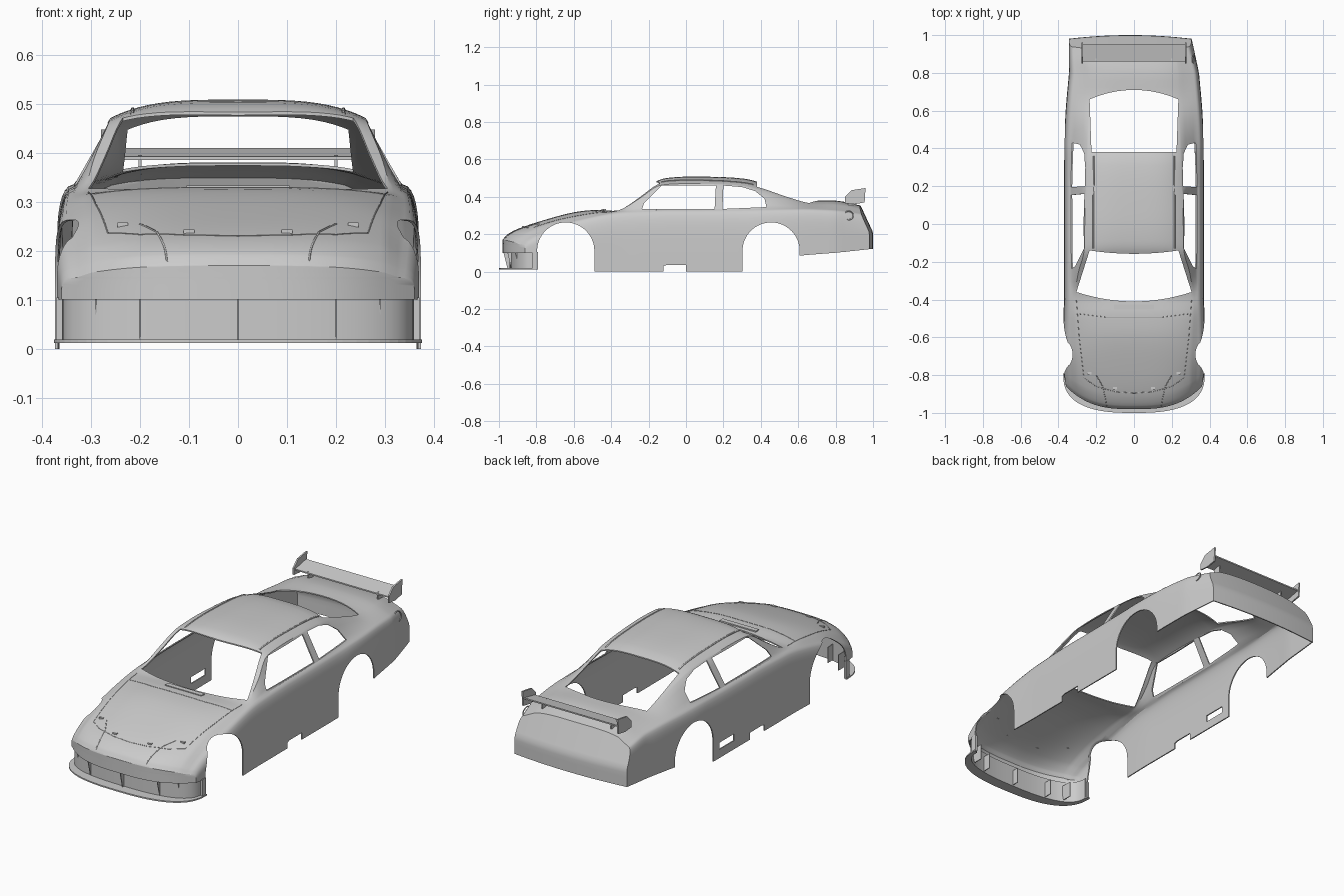
import bpy, bmesh, math
from mathutils import Vector
from mathutils.bvhtree import BVHTree

if "Cube" in bpy.data.objects:
    bpy.data.objects.remove(bpy.data.objects["Cube"])

paint = bpy.data.materials.new("light grey")
paint.use_nodes = True
grey = (0.6, 0.6, 0.6, 1)
paint.diffuse_color = grey
paint.node_tree.nodes["Principled BSDF"].inputs["Base Color"].default_value = grey


def add_object(name, data):
    ob = bpy.data.objects.new(name, data)
    bpy.context.collection.objects.link(ob)
    data.materials.append(paint)
    return ob


def finish(name, bm):
    bmesh.ops.remove_doubles(bm, verts=bm.verts, dist=1e-5)
    bmesh.ops.recalc_face_normals(bm, faces=bm.faces)
    mesh = bpy.data.meshes.new(name)
    bm.to_mesh(mesh)
    bm.free()
    return add_object(name, mesh)


def smooth(ob, degrees=32):
    bpy.ops.object.select_all(action='DESELECT')
    ob.select_set(True)
    bpy.context.view_layer.objects.active = ob
    bpy.ops.object.shade_smooth_by_angle(angle=math.radians(degrees))


def prism(name, outline, axis, lo, hi):
    """Extrude a 2D outline along x (points are y, z) or z (points are x, y)."""
    bm = bmesh.new()
    place = (lambda p, d: (d, *p)) if axis == 'x' else (lambda p, d: (*p, d))
    face = bm.faces.new([bm.verts.new(place(p, lo)) for p in outline])
    moved = bmesh.ops.extrude_face_region(bm, geom=[face])["geom"]
    step = Vector(place((0, 0), hi - lo))
    bmesh.ops.translate(bm, vec=step, verts=[v for v in moved if isinstance(v, bmesh.types.BMVert)])
    return finish(name, bm)


# Stations: y, bottom, half width, shoulder x, shoulder z, top edge x, top edge z, centre z
stations = [
    (-.98, .10, .36, .33, .145, .30, .155, .17),
    (-.96, .10, .364, .333, .165, .30, .177, .195),
    (-.90, .10, .37, .335, .195, .30, .212, .228),
    (-.76, .10, .377, .34, .235, .30, .255, .275),
    (-.60, 0, .377, .34, .272, .305, .29, .317),
    (-.48, 0, .373, .34, .298, .31, .312, .33),
    (-.36, 0, .37, .337, .318, .31, .327, .332),
    (-.25, 0, .37, .336, .325, .293, .39, .413),
    (-.16, 0, .37, .336, .328, .267, .453, .482),
    (-.09, 0, .37, .336, .33, .262, .467, .502),
    (.07, 0, .37, .336, .33, .26, .47, .508),
    (.31, 0, .37, .336, .333, .255, .455, .497),
    (.42, .08, .37, .336, .335, .25, .43, .467),
    (.55, .08, .365, .335, .335, .245, .392, .415),
    (.66, .09, .357, .328, .335, .24, .365, .382),
    (.79, .10, .345, .315, .33, .24, .36, .38),
    (.90, .11, .335, .308, .322, .24, .353, .37),
    (1.0, .12, .325, .30, .31, .24, .338, .353)]


def tangent(k, c):
    a, b = stations[max(k - 1, 0)], stations[min(k + 1, len(stations) - 1)]
    return (b[c] - a[c]) / (b[0] - a[0])


def station_at(k, t):
    """Cubic blend between two stations, with a straight bottom edge."""
    a, b = stations[k], stations[k + 1]
    h = b[0] - a[0]
    out = [a[0] + h * t, a[1] + (b[1] - a[1]) * t]
    for c in range(2, 8):
        s = t * t * (3 - 2 * t)
        out.append(a[c] + (b[c] - a[c]) * s + h * t * (1 - t)
                   * ((1 - t) * tangent(k, c) - t * tangent(k + 1, c)))
    return out


def section(st):
    y, zb, w, xs, zs, xe, ze, zc = st
    half = []
    for i in range(13):
        s = 1 - (1 - i / 12) ** 1.7
        half.append((xs + (w - xs) * math.sqrt(max(0, 1 - s ** 6)), zb + (zs - zb) * s))
    half += [(xs + (xe - xs) * i / 4, zs + (ze - zs) * i / 4) for i in range(1, 5)]
    for i in range(1, 13):
        u = 1 - (i / 12) ** 1.4
        half.append((xe * u, ze + (zc - ze) * (1 - u ** 3.5)))
    full = half + [(-x, z) for x, z in half[-2::-1]]
    return [(x, y, z) for x, z in full]


def shape_ends(p):
    """Round the nose in plan, rake the tail and swing it slightly sideways."""
    x, y, z = p
    n = min(1, max(0, (-.6 - y) / .38))
    tail = min(1, max(0, (y - .8) / .2))
    rake = .065 * max(0, (z - .21) / .14) + .02 * (x / .33) ** 2
    return (x - .02 * tail, y + .13 * n * n * (3 - 2 * n) * (abs(x) / .37) ** 3 - tail * rake, z)


# Body shell lofted from nose to tail
rows = [section(station_at(k, i / 4)) for k in range(len(stations) - 1) for i in range(4)]
rows.append(section(stations[-1]))
bm = bmesh.new()


def skin(lines):
    grid = [[bm.verts.new(shape_ends(p)) for p in line] for line in lines]
    for a, b in zip(grid, grid[1:]):
        for i in range(len(a) - 1):
            bm.faces.new((a[i], a[i + 1], b[i + 1], b[i]))


skin(rows)
for row in (rows[0], rows[-1]):
    half = len(row) // 2
    skin([[Vector(row[i]).lerp(row[-1 - i], j / 20) for j in range(21)] for i in range(half)])
body = finish("body_shell", bm)
if sum(f.normal.z * f.area for f in body.data.polygons) < 0:
    body.data.flip_normals()
surface = BVHTree.FromPolygons([v.co for v in body.data.vertices],
                               [tuple(f.vertices) for f in body.data.polygons])

# Openings: windscreen, rear window, side windows, wheel arches, sill notch and exhaust slot
wheel = [(.153 * math.cos(a * math.pi / 32), .11 + .153 * math.sin(a * math.pi / 32)) for a in range(33)]
wheel += [(-.153, -.1), (.153, -.1)]
cowl = [(.305 * i / 8, -.41 + .05 * (i / 8) ** 2) for i in range(-8, 9)]
deck = [(.235 * i / 8, .71 - .05 * (i / 8) ** 2) for i in range(8, -9, -1)]
roof_front = [(.235 * i / 4, -.158 + .018 * (i / 4) ** 2) for i in range(4, -5, -1)]
cutters = [
    prism("cut_windscreen", cowl + roof_front, 'z', .2, .7),
    prism("cut_rear_window", deck + [(-.225, .38), (.225, .38)], 'z', .2, .7),
    prism("cut_door_window", [(-.235, .335), (-.225, .365), (-.13, .46), (.16, .46), (.153, .335)], 'x', -.5, .5),
    prism("cut_quarter_window", [(.195, .335), (.2, .46), (.3, .452), (.37, .43), (.42, .39), (.43, .345)],
          'x', -.5, .5),
    prism("cut_front_arch", [(y - .643, z) for y, z in wheel], 'x', -.5, .5),
    prism("cut_rear_arch", [(y + .455, z) for y, z in wheel], 'x', -.5, .5),
    prism("cut_sill_notch", [(-.12, -.1), (-.12, .03), (-.1, .036), (0, .036), (0, -.1)], 'x', -.5, .5),
    prism("cut_exhaust_slot", [(.13, .045), (.13, .08), (.25, .08), (.25, .045)], 'x', -.5, -.2)]
shell = body.modifiers.new("thickness", 'SOLIDIFY')
shell.thickness = .006
for cutter in cutters:
    mod = body.modifiers.new(cutter.name, 'BOOLEAN')
    mod.operation, mod.object, mod.solver = 'DIFFERENCE', cutter, 'EXACT'
bpy.context.view_layer.update()
cut_mesh = bpy.data.meshes.new_from_object(body.evaluated_get(bpy.context.evaluated_depsgraph_get()))
body.modifiers.clear()
body.data = cut_mesh
for cutter in cutters:
    bpy.data.objects.remove(cutter)
smooth(body)


def drop(x, y):
    hit = surface.ray_cast(Vector((x, y, 1)), Vector((0, 0, -1)))[0]
    return hit or Vector((x, y, .17))


def strip(name, path, radius):
    """Thin tube laid on the body along a plan path."""
    pts = [drop(*Vector(a).lerp(b, i / 8)) for a, b in zip(path, path[1:]) for i in range(8)]
    pts.append(drop(*path[-1]))
    cu = bpy.data.curves.new(name, 'CURVE')
    cu.dimensions, cu.bevel_depth, cu.bevel_resolution = '3D', radius, 1
    sp = cu.splines.new('POLY')
    sp.points.add(len(pts) - 1)
    for q, p in zip(sp.points, pts):
        q.co = (*p, 1)
    add_object(name, cu)


def box(name, centre, size):
    x, y, z = centre
    a, b, c = (s / 2 for s in size)
    return prism(name, [(y - b, z - c), (y + b, z - c), (y + b, z + c), (y - b, z + c)], 'x', x - a, x + a)


# Panel seams, roof rails, hood pins, wing ends and wing supports on each side
end_plate = [(.85, .365), (.85, .4), (.885, .435), (.96, .447), (.955, .37), (.9, .36)]
for side, s in (("left", 1), ("right", -1)):
    strip(side + "_hood_seam", [(0, -.895), (s * .1, -.888), (s * .2, -.86), (s * .265, -.815),
                                (s * .29, -.6), (s * .305, -.4)], .0015)
    strip(side + "_lamp_seam", [(s * .2, -.8), (s * .165, -.86), (s * .15, -.93), (s * .145, -.965)], .002)
    strip(side + "_roof_rail", [(s * .215, -.13), (s * .215, .1), (s * .212, .36)], .004)
    for x, y in ((.1, -.87), (.235, -.79)):
        box(side + "_hood_pin", drop(s * x, y), (.022, .012, .01))
    prism(side + "_wing_end", end_plate, 'x', s * .275 - .004, s * .275 + .004)
    box(side + "_wing_support", (s * .2, .885, .375), (.006, .04, .04))
strip("cowl_seam", [(-.295, -.475), (-.15, -.493), (.15, -.493), (.295, -.475)], .0015)
box("cowl_vent", drop(0, -.44) + Vector((0, 0, .001)), (.21, .026, .008))
prism("wing_blade", [(.86, .385), (.95, .403), (.95, .41), (.86, .392)], 'x', -.275, .275)

# Fuel filler ring on the left rear quarter
hit = surface.ray_cast(Vector((1, .87, .3)), Vector((-1, 0, 0)))[0]
bpy.ops.mesh.primitive_torus_add(location=hit, rotation=(0, math.radians(75), 0), major_radius=.024,
                                 minor_radius=.003, major_segments=24, minor_segments=6)
ring = bpy.context.object
ring.name = "fuel_filler"
ring.data.materials.append(paint)
smooth(ring)


# Front air dam, splitter and struts
def plan_arc(width, back, depth):
    arc = []
    for i in range(33):
        a = math.pi * i / 32
        c = math.cos(a)
        arc.append((math.copysign(width * abs(c) ** .75, c), back - depth * math.sin(a) ** .75))
    return arc


dam_line = plan_arc(.358, -.8, .145)
inner_line = plan_arc(.353, -.8, .14)
dam = prism("air_dam", dam_line + inner_line[::-1], 'z', .015, .125)
smooth(dam)
prism("splitter", plan_arc(.375, -.79, .21) + inner_line[::-1], 'z', .012, .019)
for x in (-.29, -.2, 0, .2, .29):
    y = -.975 + .13 * (abs(x) / .37) ** 3
    prism("dam_strut", [(y, .1), (y + .02, .018), (y + .07, .018), (y + .07, .1)], 'x', x - .002, x + .002)
for s in (1, -1):
    box("dam_corner", (s * .364, -.807, .06), (.012, .03, .09))
